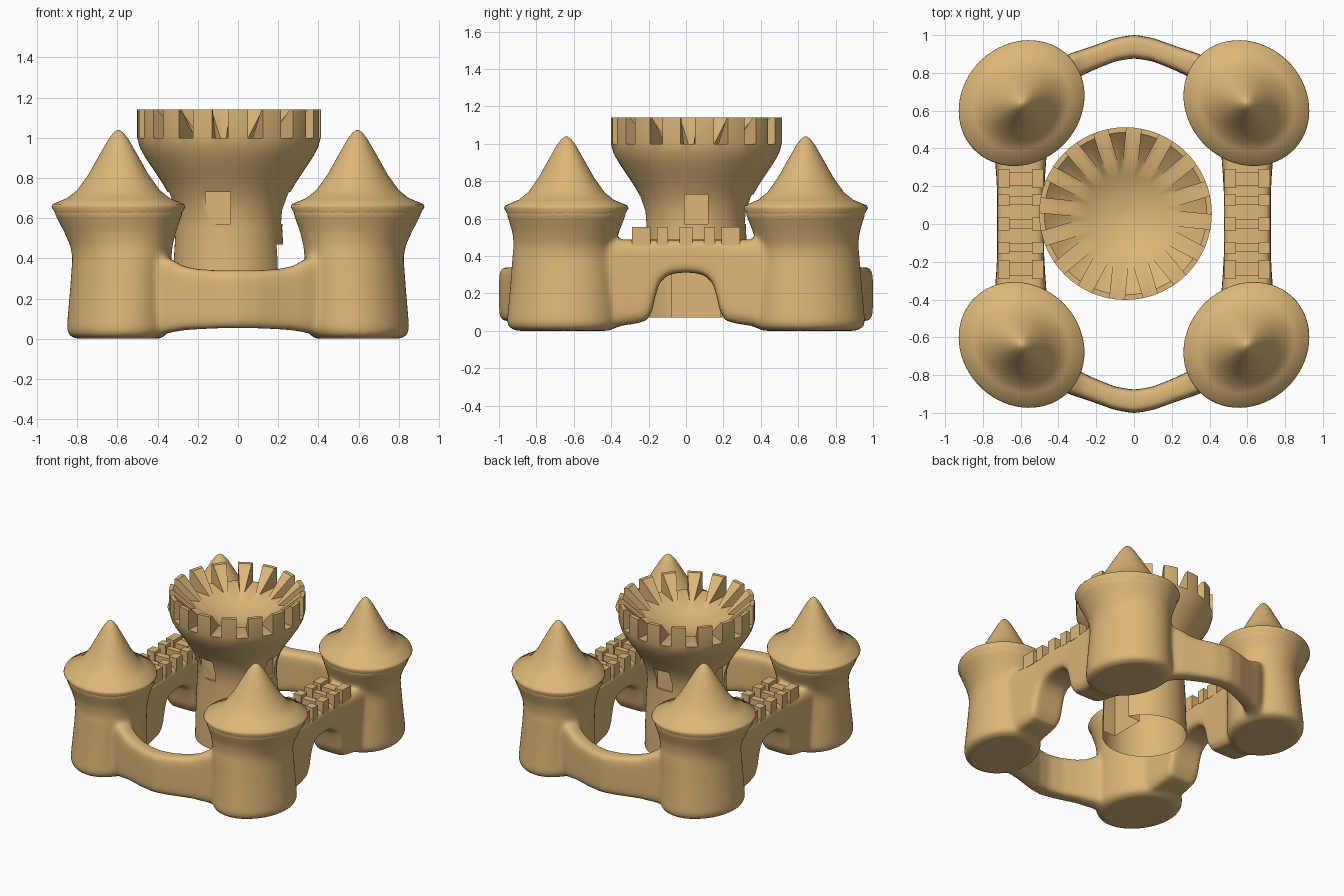
import bpy, bmesh, math
from math import sin, cos, pi, radians
from mathutils import Matrix

cube = bpy.data.objects.get("Cube")
if cube:
    bpy.data.objects.remove(cube, do_unlink=True)

SAND = (0.73, 0.47, 0.19, 1)
sand = bpy.data.materials.new("sand")
sand.use_nodes = True
sand.diffuse_color = SAND
sand.node_tree.nodes["Principled BSDF"].inputs["Base Color"].default_value = SAND


def smooth(ob, angle):
    bpy.ops.object.select_all(action="DESELECT")
    ob.select_set(True)
    bpy.context.view_layer.objects.active = ob
    bpy.ops.object.shade_smooth_by_angle(angle=radians(angle))


def finish(bm, name, angle=40):
    bmesh.ops.recalc_face_normals(bm, faces=bm.faces)
    mesh = bpy.data.meshes.new(name)
    bm.to_mesh(mesh)
    bm.free()
    mesh.materials.append(sand)
    ob = bpy.data.objects.new(name, mesh)
    bpy.context.collection.objects.link(ob)
    smooth(ob, angle)
    return ob


def loft(name, rings, angle=40):
    """Skin a row of equal-length point rings and cap both ends."""
    bm = bmesh.new()
    rows = [[bm.verts.new(p) for p in ring] for ring in rings]
    n = len(rows[0])
    for a, b in zip(rows, rows[1:]):
        for i in range(n):
            j = (i + 1) % n
            bm.faces.new((a[i], a[j], b[j], b[i]))
    bm.faces.new(rows[0])
    bm.faces.new(rows[-1])
    return finish(bm, name, angle)


def oval(cx, cy, z, rx, ry, skew=0.0, n=64):
    """Ring that a skew stretches along one diagonal."""
    turns = [2 * pi * i / n for i in range(n)]
    return [(cx + rx * cos(t), cy + ry * sin(t + skew), z) for t in turns]


def rounded(half, low, high, power, n=32):
    """Rounded rectangle section as (across, height) pairs."""
    pts = []
    for i in range(n):
        c, s = cos(2 * pi * (i + .5) / n), sin(2 * pi * (i + .5) / n)
        k = (abs(c) ** power + abs(s) ** power) ** (-1 / power)
        pts.append((half * c * k, (low + high) / 2 + (high - low) / 2 * s * k))
    return pts


def mirrored(stations):
    return [(-s[0], *s[1:]) for s in stations[:0:-1]] + stations


def add_box(bm, center, size, turn=0.0):
    m = Matrix.Rotation(turn, 4, "Z") @ Matrix.Translation(center) @ Matrix.Diagonal((*size, 1))
    bmesh.ops.create_cube(bm, size=1, matrix=m)


# Corner tower bodies: z, centre x, centre y, radius x, radius y
BODY = [
    (0, .6, .66, .21, .25), (.018, .6, .66, .245, .29), (.05, .597, .66, .256, .298),
    (.25, .588, .655, .248, .284), (.40, .578, .655, .247, .273), (.46, .58, .65, .254, .271),
    (.53, .587, .643, .278, .286), (.60, .593, .64, .309, .311), (.635, .595, .64, .324, .324),
    (.65, .595, .64, .31, .31),
]
# Pointed roofs: radius, height
ROOF = [(.27, .57), (.304, .607), (.333, .655), (.327, .67), (.255, .70), (.205, .74),
        (.148, .82), (.092, .92), (.052, .99), (.026, 1.025), (.005, 1.04)]
# Bowed front and back walls: x, centre y, half thickness, bottom, top
BOW = [(0, .94, .062, .052, .34), (.10, .923, .062, .052, .34), (.20, .885, .064, .047, .347),
       (.27, .857, .068, .042, .36), (.33, .83, .076, .032, .395), (.40, .785, .09, .015, .42),
       (.50, .74, .12, .01, .40)]
# Arched side walls: y, half thickness, bottom, top
ARCH = [(0, .124, .313, .487), (.07, .124, .306, .487), (.11, .124, .29, .487),
        (.145, .124, .25, .487), (.165, .124, .18, .487), (.18, .125, .11, .487),
        (.21, .127, .055, .487), (.27, .13, .038, .487), (.33, .135, .03, .488),
        (.42, .14, .015, .49), (.55, .14, .012, .49)]
SIDES = ((1, "left"), (-1, "right"))
ENDS = ((-1, "front"), (1, "back"))

shell = []
for sx, side in SIDES:
    for sy, end in ENDS:
        skew = -.12 * sx * sy
        shell.append(loft(f"{end}_{side}_tower",
                          [oval(sx * x, sy * y, z, rx, ry, skew) for z, x, y, rx, ry in BODY]))
        loft(f"{end}_{side}_roof",
             [oval(sx * .595, sy * .64, z, r, r, skew) for r, z in ROOF], 60)
    shell.append(loft(f"{side}_arch_wall", [[(sx * .6 + a, y, z) for a, z in rounded(h, lo, hi, 9)]
                                            for y, h, lo, hi in mirrored(ARCH)]))
for sy, end in ENDS:
    shell.append(loft(f"{end}_wall", [[(x, sy * (yc + a), z) for a, z in rounded(h, lo, hi, 6)]
                                      for x, yc, h, lo, hi in mirrored(BOW)]))

# Melt towers and walls into one softly blended body
bpy.ops.object.select_all(action="DESELECT")
for ob in shell:
    ob.select_set(True)
body = shell[0]
bpy.context.view_layer.objects.active = body
bpy.ops.object.join()
body.name = "towers_and_walls"
remesh = body.modifiers.new("blend", "REMESH")
remesh.mode, remesh.voxel_size = "VOXEL", .014
soften = body.modifiers.new("soften", "SMOOTH")
soften.factor, soften.iterations = .5, 14
for mod in (remesh, soften):
    bpy.ops.object.modifier_apply(modifier=mod.name)
smooth(body, 60)

# Battlements along the side walls: y, width
RIDGES = [(-.24, .1), (-.125, .06), (0, .07), (.125, .06), (.24, .1)]
for sx, side in SIDES:
    bm = bmesh.new()
    for y, width in RIDGES:
        add_box(bm, (sx * .6, y, .485), (.13, width * .7, .09))
        for edge in (-1, 1):
            add_box(bm, (sx * .6 + edge * .09, y, .505), (.062, width, .1))
    finish(bm, f"{side}_wall_battlements", 30)

# Central keep: radius, height, ending in the bowl on top
KEEP = [(.282, .07), (.28, .2), (.274, .4), (.265, .55), (.272, .64), (.3, .72), (.335, .78),
        (.375, .84), (.415, .9), (.443, .95), (.457, 1.0), (.457, 1.14),
        (.43, 1.14), (.28, 1.0), (.2, .955), (.1, .925), (.01, .915)]
keep = loft("keep", [oval(0, 0, z, r, r) for r, z in KEEP])

# Gaps between battlements, window niches and the doorway
cutters = []
bm = bmesh.new()
GAPS = 16
for i in range(GAPS):
    add_box(bm, (.435, 0, 1.1), (.33, .078, .2), radians(-5.6) + 2 * pi * i / GAPS)
cutters.append(finish(bm, "gap_cutter"))
bm = bmesh.new()
for i in range(4):
    add_box(bm, (.42, -.055 if i == 3 else 0, .65), (.34, .125, .16), i * pi / 2)
add_box(bm, (.3, 0, .24), (.3, .26, .46))
cutters.append(finish(bm, "opening_cutter"))
for cutter in cutters:
    cutter.hide_render = True
    mod = keep.modifiers.new("cut", "BOOLEAN")
    mod.operation, mod.solver, mod.object = "DIFFERENCE", "EXACT", cutter
    bpy.context.view_layer.objects.active = keep
    bpy.ops.object.modifier_apply(modifier=mod.name)
    bpy.data.objects.remove(cutter, do_unlink=True)

# Open the underside so the keep is a hollow shell
bm = bmesh.new()
bm.from_mesh(keep.data)
base = [f for f in bm.faces if all(v.co.z < .075 for v in f.verts)]
bmesh.ops.delete(bm, geom=base, context="FACES")
bm.to_mesh(keep.data)
bm.free()
smooth(keep, 35)
keep.location = (-.045, .055, 0)
